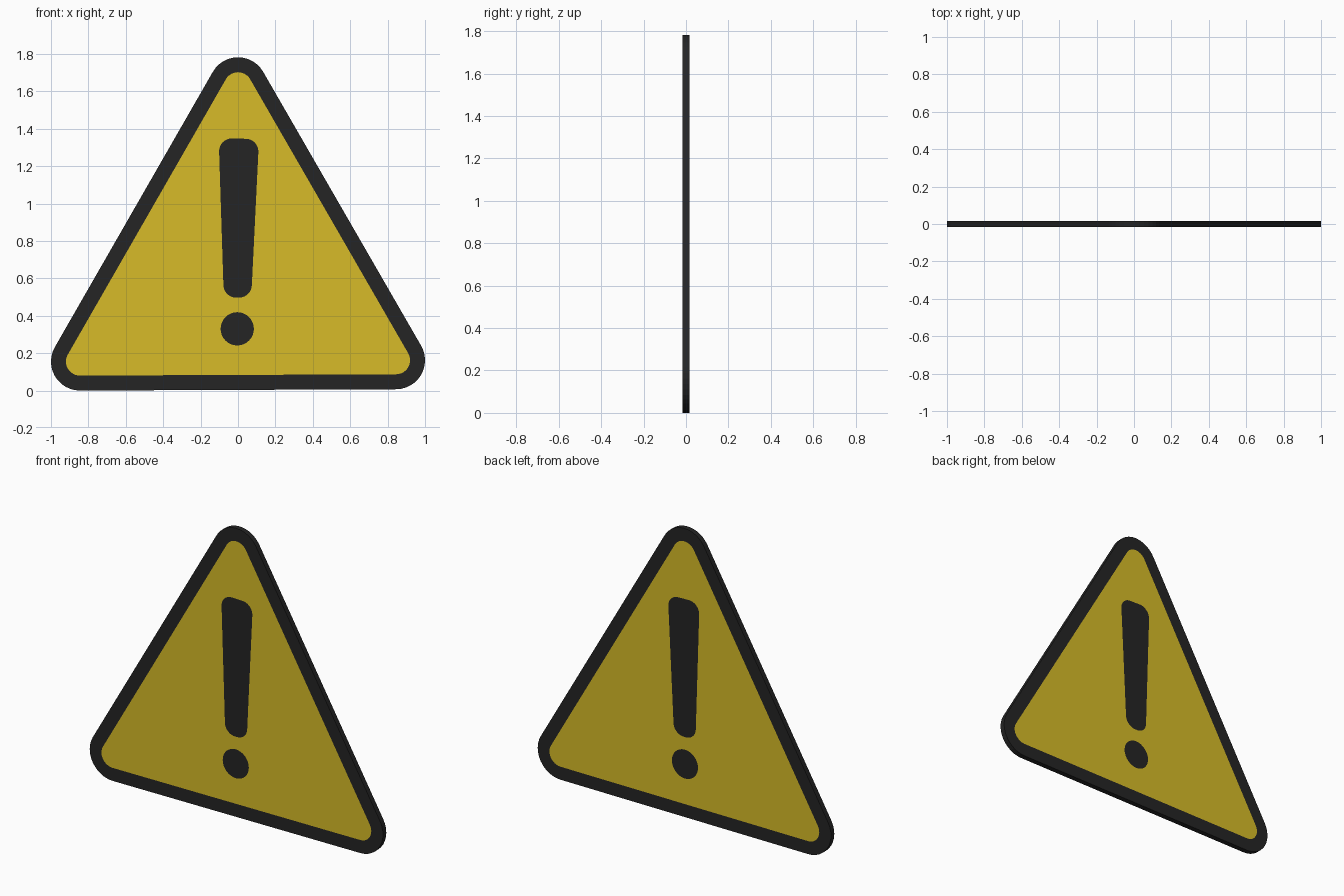
import bpy, bmesh, math
from mathutils import Vector

if "Cube" in bpy.data.objects:
    bpy.data.objects.remove(bpy.data.objects["Cube"])

HALF = 0.016  # half the plate thickness


def material(name, rgb):
    m = bpy.data.materials.new(name)
    m.diffuse_color = (*rgb, 1)
    m.use_nodes = True
    m.node_tree.nodes["Principled BSDF"].inputs["Base Color"].default_value = m.diffuse_color
    return m


yellow = material("warning yellow", (0.68, 0.50, 0.021))
black = material("sign black", (0.018, 0.018, 0.018))


def rounded(centres, r, steps=12):
    """Counter-clockwise outline of a convex polygon grown by radius r."""
    pts, n = [], len(centres)
    for i, c in enumerate(centres):
        p, q = centres[i - 1], centres[(i + 1) % n]
        a = math.atan2(c[1] - p[1], c[0] - p[0]) - math.pi / 2
        b = math.atan2(q[1] - c[1], q[0] - c[0]) - math.pi / 2
        turn = (b - a) % math.tau
        for k in range(steps + 1):
            t = a + turn * k / steps
            pts.append((c[0] + r * math.cos(t), c[1] + r * math.sin(t)))
    return pts


def part(name, loops, mat, walls=False):
    """Front and back sheets bounded by the loops, with an optional outer rim."""
    bm = bmesh.new()
    outer = []
    for y in (-HALF, HALF):
        edges = []
        for j, loop in enumerate(loops):
            vs = [bm.verts.new((x, y, z)) for x, z in loop]
            edges += [bm.edges.new((vs[i - 1], vs[i])) for i in range(len(vs))]
            if j == 0:
                outer.append(vs)
        bmesh.ops.triangle_fill(bm, edges=edges, use_beauty=True, normal=Vector((0, y, 0)).normalized())
    bm.normal_update()
    for f in bm.faces:
        if f.normal.y * f.calc_center_median().y < 0:
            f.normal_flip()
    if walls:
        a, b = outer
        for i in range(len(a)):
            bm.faces.new((a[i - 1], b[i - 1], b[i], a[i])).normal_flip()
    me = bpy.data.meshes.new(name)
    bm.to_mesh(me)
    bm.free()
    me.materials.append(mat)
    ob = bpy.data.objects.new(name, me)
    bpy.context.collection.objects.link(ob)
    return ob


# Outlines as (x, z)
corners = [(-0.845, 0.155), (0.845, 0.162), (0.0, 1.627)]
rim = rounded(corners, 0.155)
inner = rounded(corners, 0.075)
bar = rounded([(-0.010, 0.565), (0.006, 0.565), (0.041, 1.278), (-0.033, 1.280)], 0.068)
dot = [(-0.004 + 0.089 * math.cos(math.tau * k / 32), 0.33 + 0.089 * math.sin(math.tau * k / 32))
       for k in range(32)]

# Flush parts of the sign
part("border", [rim, inner], black, walls=True)
part("panel", [inner, bar, dot], yellow)
part("exclamation_bar", [bar], black)
part("exclamation_dot", [dot], black)
